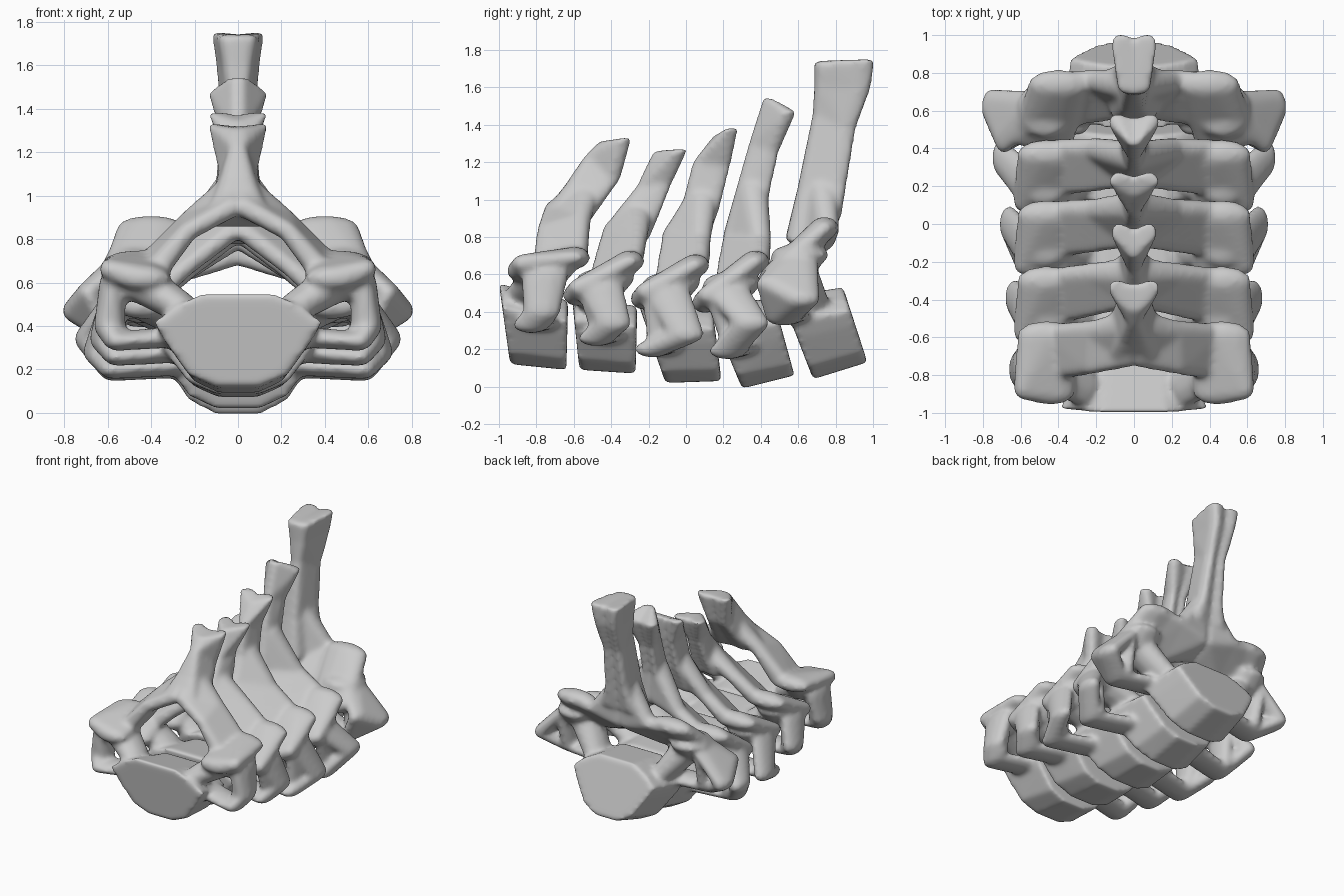
import bpy, bmesh
from mathutils import Vector

# unit directions reused for every rounded node
tmp = bmesh.new()
bmesh.ops.create_icosphere(tmp, subdivisions=2, radius=1)
DIRS = [v.co.copy() for v in tmp.verts]
tmp.free()


def hull(bm, pts, mirror=True):
    for s in ((1, -1) if mirror else (1,)):
        vs = [bm.verts.new((p[0] * s, p[1], p[2])) for p in pts]
        res = bmesh.ops.convex_hull(bm, input=vs)
        junk = {g for k in ('geom_interior', 'geom_unused') for g in res[k]
                if isinstance(g, bmesh.types.BMVert)}
        bmesh.ops.delete(bm, geom=list(junk), context='VERTS')


def blobs(bm, *nodes):
    """Mirrored convex skin around ellipsoids (x, y, z, rx, ry, rz)."""
    hull(bm, [Vector(n[:3]) + Vector((d.x * n[3], d.y * n[4], d.z * n[5]))
              for n in nodes for d in DIRS])


def vertebra(name, body, sup, inf, ant, post, spine, arch_z, plate_x=.46, blend=.5, tilt=.08):
    bm = bmesh.new()
    # vertebral body: two end faces, each from bottom to top, rear one narrower
    pts = []
    for (ty, tz, by, bz), k in zip(body, (1, .87)):
        for s, w in ((0, .10), (.14, .23), (.5, .34), (.7, .39), (.86, .30), (1, .17)):
            y, z = by + (ty - by) * s, bz + (tz - bz) * s
            pts += [(w * k, y, z), (-w * k, y, z)]
    hull(bm, pts, False)
    fy, fz = body[0][:2]

    # articular pillar with its upper and lower facets
    ym, zm = (sup[0] + inf[0]) / 2, (sup[1] + inf[1]) / 2
    blobs(bm, (.44, sup[0] + .08, sup[1] - .01, .13, .07, .06),
          (.59, sup[0] + .10, sup[1] + .03, .05, .06, .05),
          (plate_x, inf[0] - .09, inf[1] - .04, .165, .08, .06))
    blobs(bm, (.47, ym + .01, zm - .03, .15, .16, .06), (.47, ym - .03, zm - .12, .13, .12, .05))
    # pedicle
    blobs(bm, (.44, ym - .03, zm - .09, .12, .13, .085), (.27, fy + .15, fz - .06, .08, .12, .075))

    # transverse process ring around the side opening
    a = (*ant, .06, .10, .045)
    tips = [(*p, .055, .10, .055) for p in post]
    wall = (.58, ym - .02, zm - .08, .06, .13, .05)
    blobs(bm, (.28, ant[1] + .06, ant[2] + .02, .06, .11, .05), a)
    blobs(bm, a, *tips)
    blobs(bm, *tips, wall)
    blobs(bm, (.57, ant[1] + .05, ant[2] + .02, .055, .08, .04), wall)

    # lamina: tilted plates from pillar to midline
    yl = ym + .08
    yc = (spine[0][0] + spine[0][2]) / 2
    zl, zc = inf[1] - .05, arch_z + .06
    yb, zb = (yl + yc) / 2, zl * (1 - blend) + zc * blend + .02
    side = [(.41, yl - .12, zl - .05 - tilt, .07, .05, .04),
            (plate_x - .06, yl + .08, zl, .09, .05, .04)]
    mid = [(.23, yb - .10, zb - .02 - tilt, .045, .05, .045), (.22, yb + .08, zb + .02, .05, .06, .05)]
    top = [(.03, yc - .07, zc - tilt * .3, .05, .05, .05), (.03, yc + .06, zc + .02, .05, .06, .05)]
    blobs(bm, *side, *mid)
    blobs(bm, *mid, *top)
    # flare where the arch rises into the spinous process
    s1 = spine[1]
    blobs(bm, *mid[1:], *top,
          (.03, (s1[0] + s1[2]) / 2, (s1[1] + s1[3]) / 2 + .01, .06, .08, .05))

    # spinous process: two halves leave a groove along the back
    rings = []
    for yf, zf, yb, zb, wf, wb in spine:
        rings.append([(-.01, yf - .005, zf), (wf * .7, yf, zf), (wf, yf + .03, zf),
                      (wb, yb - .06, zb), (wb * .9, yb - .01, zb), (wb * .6, yb, zb),
                      (-.01, yb - .03, zb - .01)])
    for r0, r1 in zip(rings, rings[1:]):
        hull(bm, r0 + r1)

    bmesh.ops.recalc_face_normals(bm, faces=bm.faces)
    me = bpy.data.meshes.new(name)
    bm.to_mesh(me)
    bm.free()
    ob = bpy.data.objects.new(name, me)
    bpy.context.collection.objects.link(ob)

    # fuse into one smooth bone
    m = ob.modifiers.new("fuse", 'REMESH')
    m.mode = 'VOXEL'
    m.voxel_size = .016
    m.use_smooth_shade = True
    m = ob.modifiers.new("soften", 'SMOOTH')
    m.factor = .5
    m.iterations = 10
    dg = bpy.context.evaluated_depsgraph_get()
    baked = bpy.data.meshes.new_from_object(ob.evaluated_get(dg))
    ob.modifiers.clear()
    ob.data = baked
    for f in baked.polygons:
        f.use_smooth = True


# body ends: (top y, top z, bottom y, bottom z); spine: front y z, back y z, half widths
vertebra("vertebra_1", [(-1.0, .55, -.94, .12), (-.63, .46, -.64, .09)],
         (-.97, .63), (-.50, .73), (.56, -.83, .33), [(.61, -.77, .40)],
         [(-.75, .94, -.53, .86, .13, .16), (-.64, 1.08, -.43, 1.0, .08, .12),
          (-.54, 1.23, -.35, 1.11, .04, .09), (-.46, 1.31, -.29, 1.33, .05, .14)],
         .89, blend=.62, tilt=.01)
vertebra("vertebra_2", [(-.61, .48, -.57, .09), (-.26, .43, -.27, .07)],
         (-.67, .50), (-.21, .71), (.56, -.48, .26), [(.63, -.39, .34)],
         [(-.45, .82, -.20, .78, .09, .12), (-.38, .92, -.14, .92, .06, .08),
          (-.26, 1.07, -.07, 1.09, .04, .06), (-.17, 1.26, .01, 1.27, .03, .13)], .80)
vertebra("vertebra_3", [(-.26, .46, -.11, .02), (.14, .43, .19, .03)],
         (-.31, .48), (.14, .69), (.58, -.18, .20), [(.66, .0, .28)],
         [(-.13, .80, .12, .78, .09, .12), (-.01, 1.0, .19, .98, .05, .07),
          (.04, 1.2, .24, 1.18, .04, .06), (.15, 1.34, .28, 1.385, .03, .14)], .78)
vertebra("vertebra_4", [(.10, .47, .30, -.01), (.47, .46, .58, .06)],
         (.02, .46), (.46, .71), (.58, .22, .19), [(.70, .35, .34)],
         [(.20, .80, .43, .78, .09, .12), (.27, 1.05, .45, 1.03, .05, .07),
          (.34, 1.3, .50, 1.26, .04, .07), (.42, 1.55, .59, 1.47, .04, .14)], .75)
vertebra("vertebra_5", [(.51, .48, .68, .04), (.84, .53, .97, .13)],
         (.37, .58), (.83, .89), (.60, .52, .37), [(.69, .47, .55), (.755, .62, .47)],
         [(.53, .77, .83, .90, .12, .15), (.60, 1.06, .86, 1.08, .07, .10),
          (.68, 1.45, .91, 1.38, .05, .08), (.69, 1.6, .99, 1.6, .07, .1),
          (.69, 1.74, 1.01, 1.75, .09, .12)], .70, plate_x=.40, blend=.6, tilt=.14)
